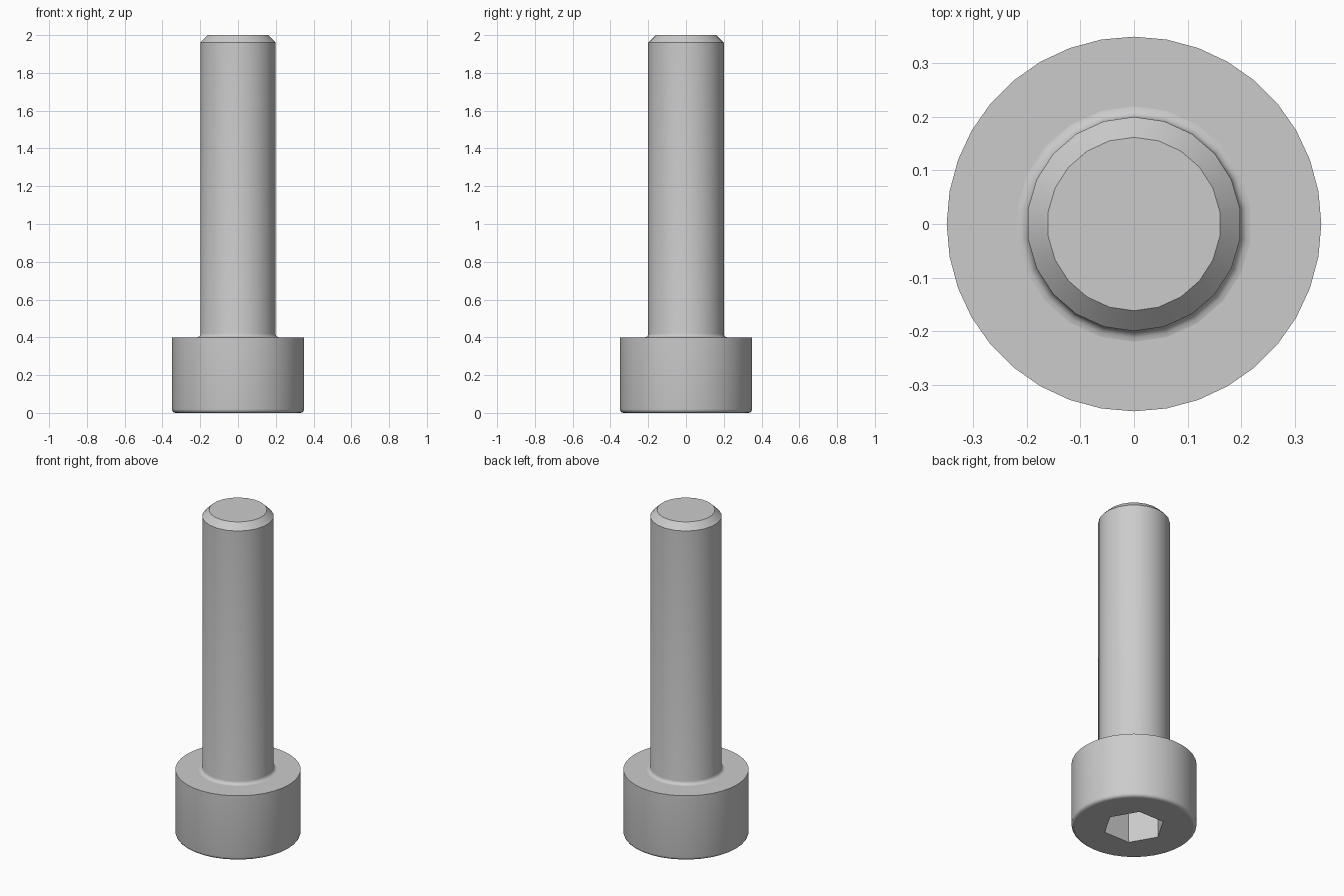
import bpy
import bmesh
from math import sin, cos, pi

cube = bpy.data.objects.get("Cube")
if cube:
    bpy.data.objects.remove(cube, do_unlink=True)

HEAD_SIDES, SHANK_SIDES = 36, 22
HEAD_R, HEAD_H = 0.35, 0.4
SHANK_R, LENGTH = 0.2, 2.0
FILLET, CHAMFER = 0.02, 0.038
HEX_R, HEX_DEPTH = 0.3 / 3 ** 0.5, 0.2

steel = bpy.data.materials.new("grey steel")
steel.use_nodes = True
steel.diffuse_color = (0.6, 0.6, 0.6, 1)
steel.node_tree.nodes["Principled BSDF"].inputs["Base Color"].default_value = (0.6, 0.6, 0.6, 1)


def ring(bm, radius, z, sides, start=0.0):
    """Closed loop of vertices with its edges."""
    verts = [bm.verts.new((radius * cos(start + 2 * pi * i / sides),
                           radius * sin(start + 2 * pi * i / sides), z)) for i in range(sides)]
    edges = [bm.edges.new((verts[i - 1], verts[i])) for i in range(sides)]
    return verts, edges


def loft(bm, profile, sides, start=0.0):
    """Join rings at the (radius, z) points of a profile."""
    rings = [ring(bm, r, z, sides, start) for r, z in profile]
    for (a, _), (b, _) in zip(rings, rings[1:]):
        for i in range(sides):
            bm.faces.new((a[i - 1], a[i], b[i], b[i - 1]))
    return rings


def arc(cx, cz, a0, a1, steps=4):
    return [(cx + FILLET * cos(a0 + (a1 - a0) * i / steps),
             cz + FILLET * sin(a0 + (a1 - a0) * i / steps)) for i in range(steps + 1)]


def finish(bm, name):
    bmesh.ops.recalc_face_normals(bm, faces=bm.faces)
    # Curved sides are smooth, level faces flat, corners sharp
    for f in bm.faces:
        f.smooth = abs(f.normal.z) < 0.99
    for e in bm.edges:
        e.smooth = not (len(e.link_faces) == 2 and e.calc_face_angle() > 0.5)
    mesh = bpy.data.meshes.new(name)
    bm.to_mesh(mesh)
    bm.free()
    mesh.materials.append(steel)
    obj = bpy.data.objects.new(name, mesh)
    bpy.context.collection.objects.link(obj)


shank_start = pi / 2

# Head: cylinder with a rounded bottom rim and a hexagonal socket
bm = bmesh.new()
rim = arc(HEAD_R - FILLET, FILLET, -pi / 2, 0)
outer = loft(bm, rim + [(HEAD_R, HEAD_H)], HEAD_SIDES)
socket = loft(bm, [(HEX_R, 0), (HEX_R, HEX_DEPTH)], 6)
bm.faces.new(socket[1][0])
neck = ring(bm, SHANK_R + FILLET, HEAD_H, SHANK_SIDES, shank_start)
for loops, nz in (((outer[0], socket[0]), -1), ((outer[-1], neck), 1)):
    bmesh.ops.triangle_fill(bm, use_beauty=True, normal=(0, 0, nz),
                            edges=[e for loop in loops for e in loop[1]])
finish(bm, "head")

# Shank: fillet at the foot and a chamfered tip
bm = bmesh.new()
foot = arc(SHANK_R + FILLET, HEAD_H + FILLET, 1.5 * pi, pi)
tip = [(SHANK_R, LENGTH - CHAMFER), (SHANK_R - CHAMFER, LENGTH)]
rings = loft(bm, foot + tip, SHANK_SIDES, shank_start)
bm.faces.new(rings[-1][0])
finish(bm, "shank")
